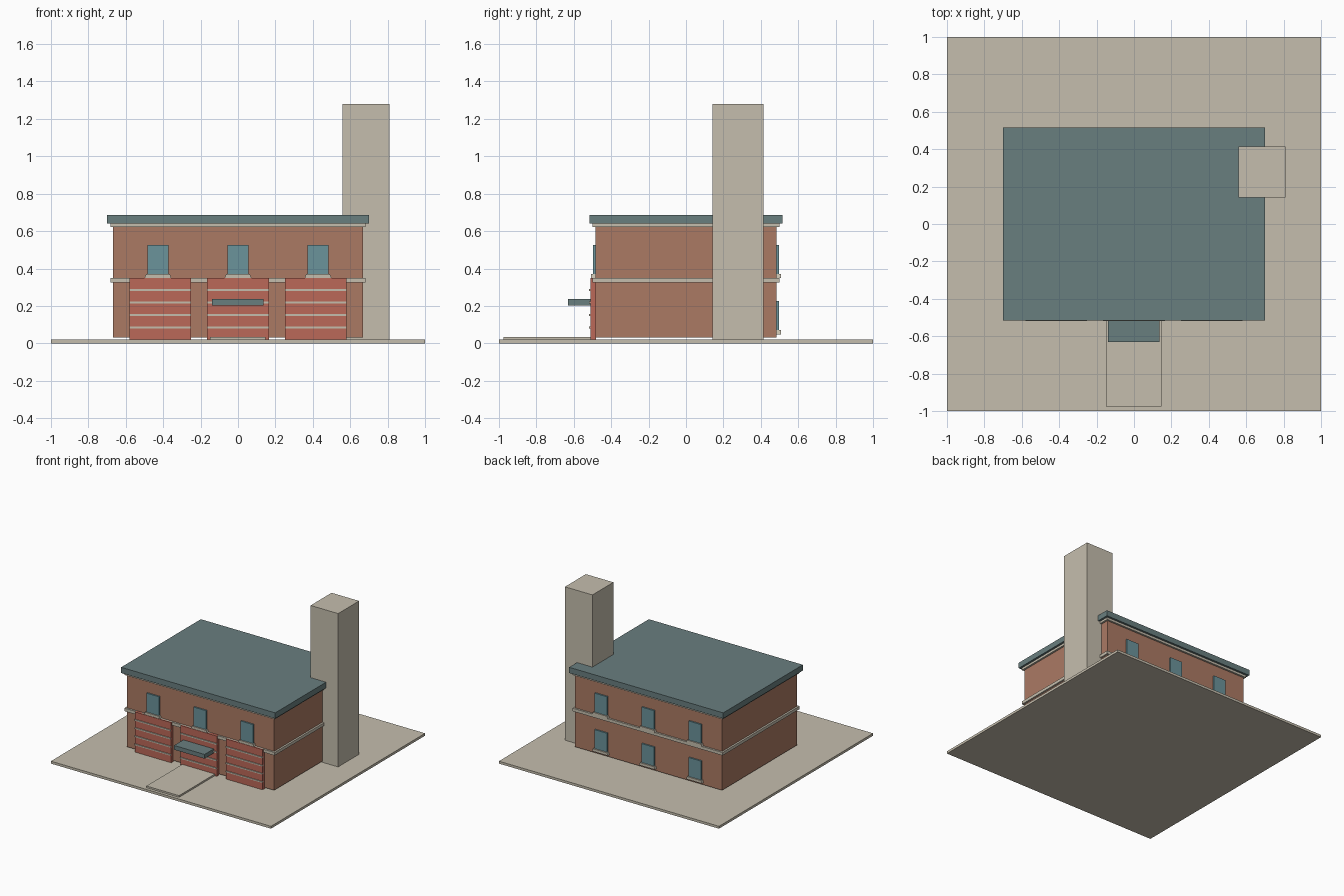
import bpy
import bmesh

cube = bpy.data.objects.get("Cube")
if cube:
    bpy.data.objects.remove(cube, do_unlink=True)


def material(name, colour):
    m = bpy.data.materials.new(name)
    m.use_nodes = True
    m.diffuse_color = (*colour, 1)
    bsdf = next(n for n in m.node_tree.nodes if n.type == 'BSDF_PRINCIPLED')
    bsdf.inputs["Base Color"].default_value = (*colour, 1)
    return m


STONE = material("pale stone", (0.56, 0.515, 0.42))
BRICK = material("brown brick", (0.41, 0.195, 0.127))
RED = material("door red", (0.50, 0.138, 0.098))
GLASS = material("blue glass", (0.147, 0.292, 0.328))
SLATE = material("roof slate", (0.141, 0.209, 0.212))


def box(name, mat, xs, ys, zs, taper=0):
    """Box between the given limits; taper narrows the top along x."""
    bm = bmesh.new()
    bmesh.ops.create_cube(bm, size=1)
    for v in bm.verts:
        inset = taper * v.co.x * 2 if v.co.z > 0 else 0
        v.co = [lo + (hi - lo) * (c + 0.5)
                for c, (lo, hi) in zip(v.co, (xs, ys, zs))]
        v.co.x -= inset
    mesh = bpy.data.meshes.new(name)
    bm.to_mesh(mesh)
    bm.free()
    mesh.materials.append(mat)
    obj = bpy.data.objects.new(name, mesh)
    bpy.context.collection.objects.link(obj)
    return obj


def slab(name, mat, half_x, half_y, zs):
    return box(name, mat, (-half_x, half_x), (-half_y, half_y), zs)


# Site
slab("ground", STONE, 1, 1, (0, 0.02))
box("front_path", STONE, (-0.15, 0.147), (-0.975, -0.5), (0.015, 0.034))

# Main building
slab("walls", BRICK, 0.668, 0.485, (0.03, 0.63))
slab("middle_band", STONE, 0.683, 0.5, (0.325, 0.35))
slab("cornice", STONE, 0.683, 0.5, (0.622, 0.642))
slab("roof", SLATE, 0.7, 0.517, (0.64, 0.687))
box("tower", STONE, (0.56, 0.81), (0.143, 0.415), (0.018, 1.28))


# Garage doors with pale strips between the panels
for side, x in (("right", -0.415), ("middle", 0), ("left", 0.415)):
    span = (x - 0.165, x + 0.165)
    box(f"{side}_door", RED, span, (-0.51, -0.48), (0.02, 0.35))
    for i in range(4):
        z = 0.085 + i * 0.067
        box(f"{side}_door_strip_{i + 1}", STONE, span,
            (-0.518, -0.5), (z - 0.005, z + 0.005))

box("canopy", SLATE, (-0.14, 0.137), (-0.63, -0.485), (0.203, 0.238))


# Windows with sills
def window(name, x, facing, z):
    wall = 0.475 * facing
    depth = sorted((wall, 0.497 * facing))
    sill_depth = sorted((wall, 0.507 * facing))
    box(name, GLASS, (x - 0.057, x + 0.057), depth, (z, z + 0.16))
    box(name + "_sill", STONE, (x - 0.072, x + 0.072), sill_depth,
        (z - 0.017, z + 0.005), 0.008)


for side, x in (("right", -0.428), ("middle", 0), ("left", 0.428)):
    window(f"front_{side}_window", x, -1, 0.365)
    window(f"back_{side}_upper_window", x, 1, 0.365)
    window(f"back_{side}_lower_window", x, 1, 0.065)
